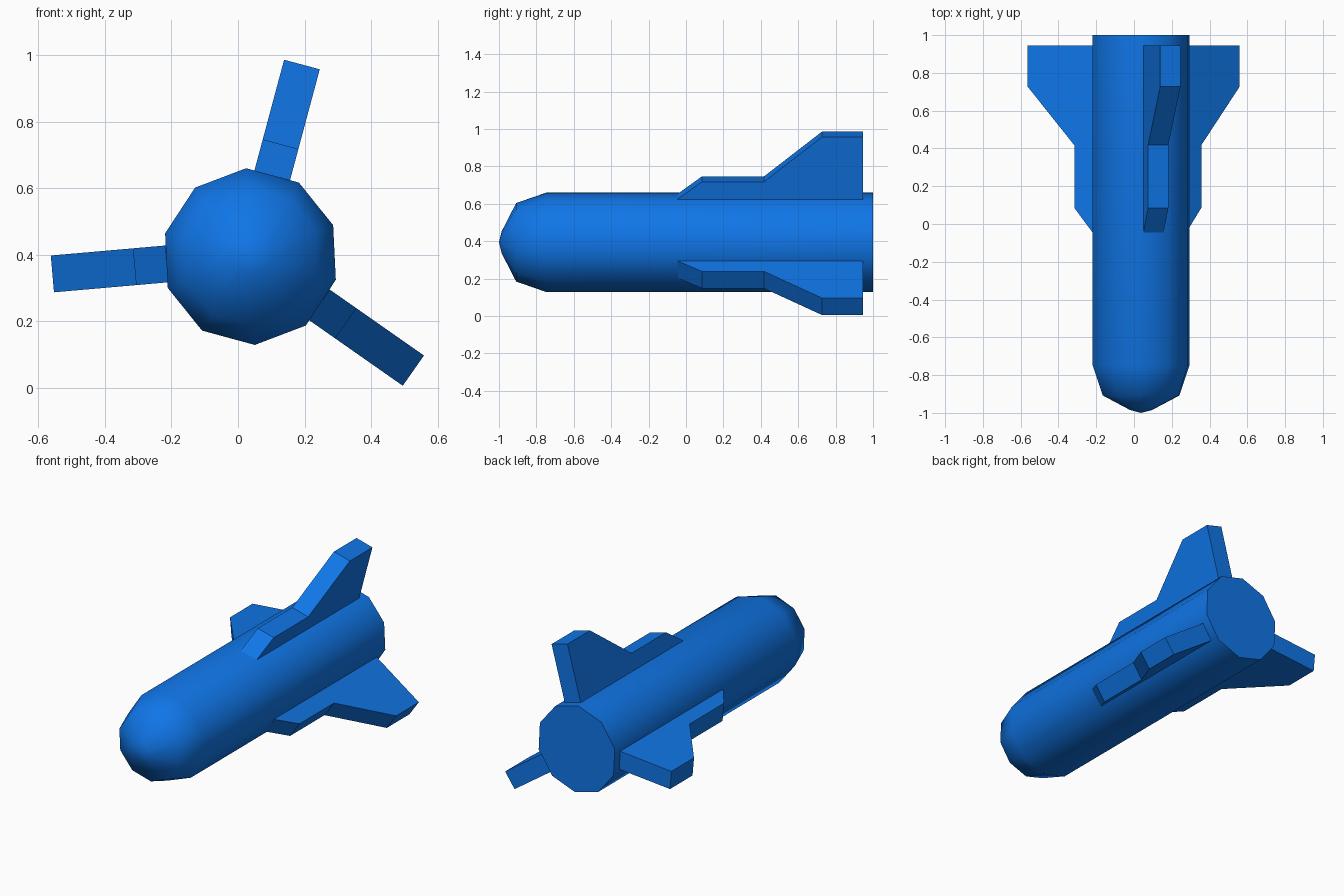
import bpy, bmesh
from math import cos, sin, radians

if "Cube" in bpy.data.objects:
    bpy.data.objects.remove(bpy.data.objects["Cube"])

CX, CZ = 0.0375, 0.394          # body axis
blue = bpy.data.materials.new("blue")
blue.diffuse_color = (0.005, 0.18, 0.8, 1)
blue.use_nodes = True
blue.node_tree.nodes["Principled BSDF"].inputs["Base Color"].default_value = blue.diffuse_color


def polar(angle, r, y, side=0.0):
    """Point at a radius and angle around the body axis, with a sideways offset."""
    a = radians(angle)
    return (CX + r * cos(a) - side * sin(a), y, CZ + r * sin(a) + side * cos(a))


def finish(name, bm):
    bmesh.ops.recalc_face_normals(bm, faces=bm.faces)
    mesh = bpy.data.meshes.new(name)
    bm.to_mesh(mesh)
    bm.free()
    mesh.materials.append(blue)
    ob = bpy.data.objects.new(name, mesh)
    bpy.context.collection.objects.link(ob)
    return ob


def bridge(bm, a, b):
    n = len(a)
    for i in range(n):
        j = (i + 1) % n
        bm.faces.new((a[i], a[j], b[j], b[i]))


# Ten-sided body with rounded nose and flat tail
SIDES = 10
profile = [(-0.985, 0.06), (-0.908, 0.21), (-0.747, 0.266), (1.0, 0.266)]
bm = bmesh.new()
rings = [[bm.verts.new(polar(92.8 + 36 * i, r, y)) for i in range(SIDES)]
         for y, r in profile]
for a, b in zip(rings, rings[1:]):
    bridge(bm, a, b)
bm.faces.new(rings[-1])
tip = bm.verts.new((CX, -1.0, CZ))
for i in range(SIDES):
    bm.faces.new((tip, rings[0][i], rings[0][(i + 1) % SIDES]))
body = finish("body", bm)
bpy.context.view_layer.objects.active = body
body.select_set(True)
bpy.ops.object.shade_smooth_by_angle(angle=radians(60))

# Three stepped fins: outline (y, radius) extruded to a slab
outline = [(-0.045, 0.24), (-0.045, 0.253), (0.085, 0.35), (0.417, 0.35),
           (0.727, 0.598), (0.945, 0.598), (0.945, 0.24)]
HALF = 0.0555
for name, angle in (("top_fin", 75), ("left_fin", 185), ("right_fin", -35)):
    bm = bmesh.new()
    a, b = [[bm.verts.new(polar(angle, r, y, s)) for y, r in outline]
            for s in (-HALF, HALF)]
    bridge(bm, a, b)
    bm.faces.new(a)
    bm.faces.new(b)
    finish(name, bm)
